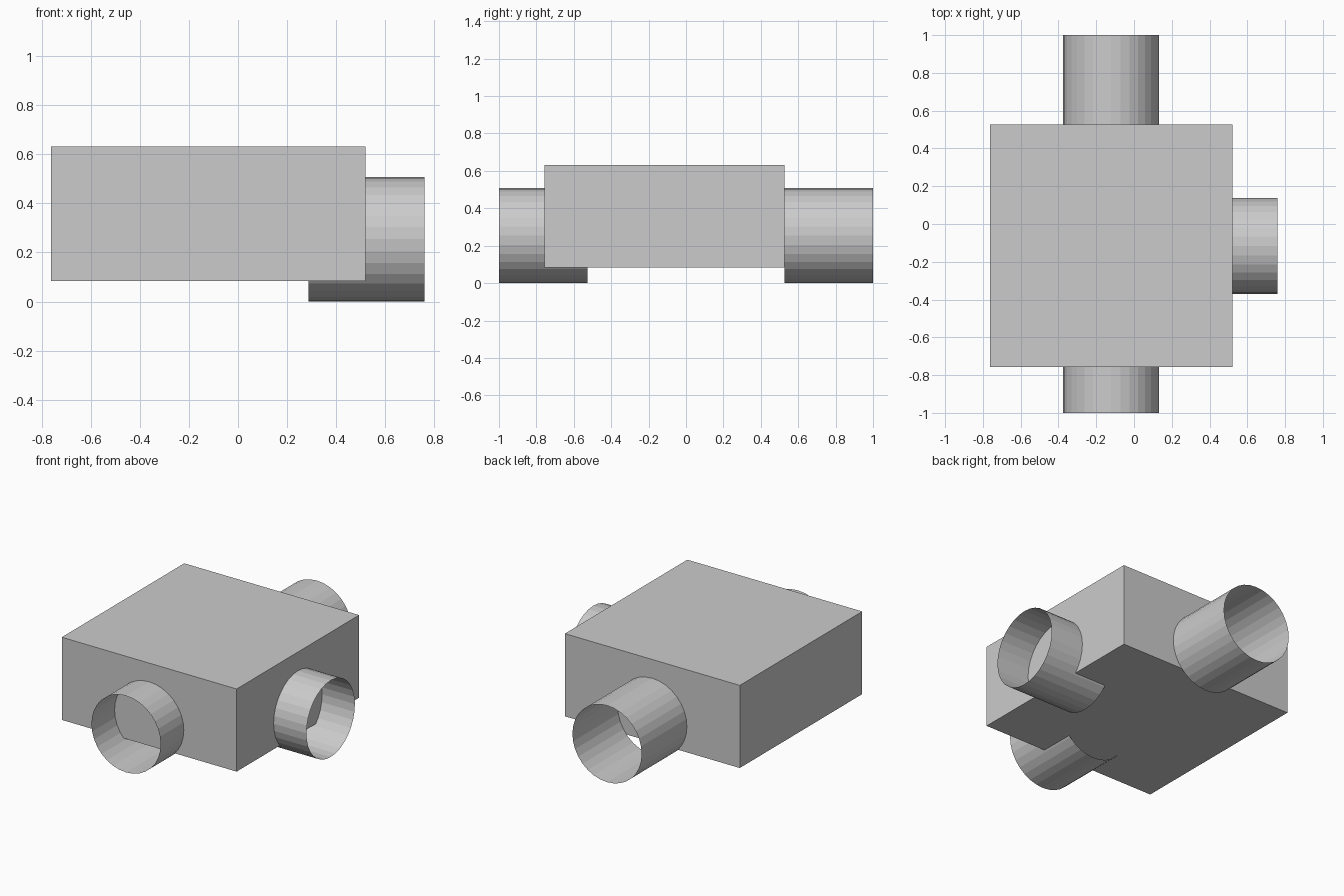
import bpy
from math import pi

if "Cube" in bpy.data.objects:
    bpy.data.objects.remove(bpy.data.objects["Cube"])

CX, CY = -0.121, -0.116      # centre of the box in plan
R = 0.254                    # pipe radius
LENGTH = 0.474               # pipe length

# Main box body
bpy.ops.mesh.primitive_cube_add(size=1, location=(CX, CY, 0.358))
body = bpy.context.object
body.name = "box_body"
body.scale = (1.283, 1.283, 0.548)
bpy.ops.object.transform_apply(location=False, rotation=False, scale=True)


def pipe(name, location, rotation):
    """Open-ended, flat-shaded pipe stub."""
    bpy.ops.mesh.primitive_cylinder_add(
        vertices=32, radius=R, depth=LENGTH, end_fill_type='NOTHING',
        location=location, rotation=rotation)
    bpy.context.object.name = name


# Three pipe stubs on the front, back and right sides
half = LENGTH / 2
pipe("front_pipe", (CX, -1 + half, R), (pi / 2, 0, 0))
pipe("back_pipe", (CX, 1 - half, R), (pi / 2, 0, 0))
pipe("right_pipe", (0.761 - half, CY, R), (0, pi / 2, 0))
